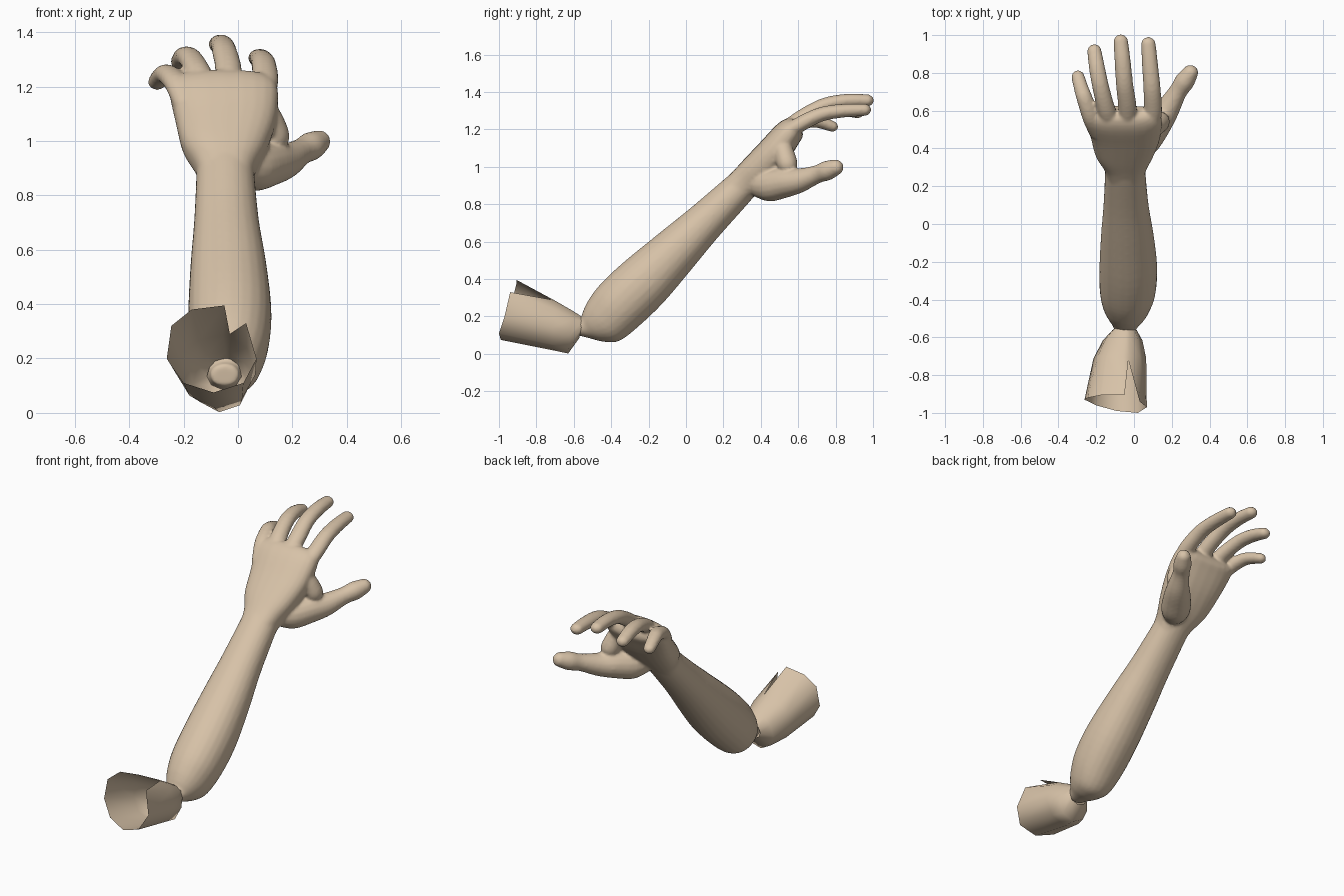
import bpy, bmesh, math
from mathutils import Vector as V

skin = bpy.data.materials.new("tan_skin")
skin.diffuse_color = (0.68, 0.54, 0.39, 1)


def catmull(a, b, c, d, t):
    return 0.5 * (2 * b + (c - a) * t + (2 * a - 5 * b + 4 * c - d) * t * t
                  + (3 * b - a - 3 * c + d) * t ** 3)


def loft(bm, sections, power=1.0, steps=4, sides=24):
    """Closed smooth loft through (centre, side vector, up vector) sections."""
    fine, n = [], len(sections)
    for i in range(n - 1):
        four = [sections[min(max(i + k, 0), n - 1)] for k in (-1, 0, 1, 2)]
        for s in range(steps):
            fine.append([catmull(*[q[j] for q in four], s / steps) for j in range(3)])
    fine.append(sections[-1])
    rings = []
    for c, side, up in fine:
        ring = []
        for k in range(sides):
            a = 2 * math.pi * k / sides
            u, w = math.cos(a), math.sin(a)
            u = math.copysign(abs(u) ** power, u)
            w = math.copysign(abs(w) ** power, w)
            ring.append(bm.verts.new(c + side * u + up * w))
        rings.append(ring)
    for r0, r1 in zip(rings, rings[1:]):
        for k in range(sides):
            m = (k + 1) % sides
            bm.faces.new((r0[k], r0[m], r1[m], r1[k]))
    bm.faces.new(rings[0][::-1])
    bm.faces.new(rings[-1])


def limb(bm, rows, power):
    """Rows: top y, z, bottom y, z, centre x, half width."""
    secs = []
    for ty, tz, by, bz, x, hw in rows:
        t, b = V((x, ty, tz)), V((x, by, bz))
        secs.append(((t + b) / 2, V((hw, 0, 0)), (t - b) / 2))
    loft(bm, secs, power)


def digit(bm, rows, flat=0.85):
    """Round-tipped tube through x, y, z, radius."""
    pts = [V(r[:3]) for r in rows]
    rad = [r[3] for r in rows]
    secs = []
    for i, p in enumerate(pts):
        t = (pts[min(i + 1, len(pts) - 1)] - pts[max(i - 1, 0)]).normalized()
        side = t.cross(V((0, 0, 1))).normalized()
        up = side.cross(t).normalized()
        secs.append((p, side * rad[i], up * rad[i] * flat))
    r = rad[-1]
    for d, s in ((0.5, 0.85), (0.85, 0.5), (0.98, 0.15)):
        secs.append((pts[-1] + t * r * d, side * r * s, up * r * flat * s))
    loft(bm, secs, sides=16)


def finish(bm, name):
    bmesh.ops.recalc_face_normals(bm, faces=bm.faces[:])
    me = bpy.data.meshes.new(name)
    bm.to_mesh(me)
    bm.free()
    me.materials.append(skin)
    ob = bpy.data.objects.new(name, me)
    bpy.context.collection.objects.link(ob)
    for p in me.polygons:
        p.use_smooth = True
    return ob


# Forearm
bm = bmesh.new()
limb(bm, [
    (-0.595, 0.18, -0.585, 0.10, -0.05, 0.05),
    (-0.565, 0.19, -0.52, 0.085, -0.045, 0.065),
    (-0.55, 0.23, -0.44, 0.065, -0.04, 0.095),
    (-0.52, 0.29, -0.355, 0.07, -0.038, 0.125),
    (-0.46, 0.37, -0.25, 0.15, -0.033, 0.148),
    (-0.34, 0.485, -0.12, 0.275, -0.03, 0.153),
    (-0.15, 0.64, 0.02, 0.44, -0.035, 0.14),
    (0.03, 0.785, 0.16, 0.61, -0.042, 0.12),
    (0.20, 0.93, 0.32, 0.79, -0.046, 0.108),
    (0.26, 0.98, 0.38, 0.86, -0.046, 0.108)], 0.95)

# Palm
limb(bm, [
    (0.20, 0.925, 0.31, 0.79, -0.046, 0.10),
    (0.25, 0.975, 0.36, 0.84, -0.046, 0.115),
    (0.31, 1.04, 0.44, 0.91, -0.05, 0.155),
    (0.40, 1.135, 0.53, 1.01, -0.045, 0.185),
    (0.49, 1.23, 0.60, 1.12, -0.052, 0.20),
    (0.55, 1.262, 0.625, 1.165, -0.055, 0.188),
    (0.59, 1.25, 0.62, 1.20, -0.055, 0.16)], 0.8)

# Fingers: little, ring, middle, index
for rows in (
    [(-0.19, 0.48, 1.13, .045), (-0.225, 0.56, 1.21, .047), (-0.26, 0.66, 1.245, .043),
     (-0.28, 0.72, 1.238, .039), (-0.297, 0.78, 1.217, .035)],
    [(-0.12, 0.52, 1.18, .05), (-0.145, 0.60, 1.25, .048), (-0.175, 0.72, 1.302, .045),
     (-0.195, 0.82, 1.31, .043), (-0.21, 0.915, 1.292, .038)],
    [(-0.035, 0.52, 1.19, .05), (-0.035, 0.62, 1.265, .049), (-0.05, 0.74, 1.33, .046),
     (-0.06, 0.86, 1.354, .043), (-0.07, 0.966, 1.355, .039)],
    [(0.085, 0.52, 1.17, .05), (0.10, 0.60, 1.222, .049), (0.095, 0.72, 1.28, .046),
     (0.085, 0.84, 1.30, .043), (0.076, 0.952, 1.305, .039)],
):
    digit(bm, rows)

# Thumb with its muscle, and the web to the index finger
digit(bm, [(0.0, 0.36, 0.91, .06), (0.055, 0.44, 0.90, .085), (0.12, 0.53, 0.915, .08),
           (0.178, 0.61, 0.928, .065), (0.232, 0.70, 0.96, .049),
           (0.268, 0.755, 0.98, .053), (0.298, 0.80, 0.997, .043)], 1.0)
digit(bm, [(0.07, 0.50, 1.14, .05), (0.115, 0.525, 1.07, .055),
           (0.138, 0.545, 1.0, .052), (0.13, 0.55, 0.93, .05)], 1.0)

# Fuse into one skin
arm = finish(bm, "forearm_and_hand")
m = arm.modifiers.new("fuse", 'REMESH')
m.mode = 'VOXEL'
m.voxel_size = 0.009
m.use_smooth_shade = True
m = arm.modifiers.new("soften", 'SMOOTH')
m.factor = 0.5
m.iterations = 5

# Open upper arm: ragged rim with a notch, tapering to the elbow
bm = bmesh.new()
rim = [(-0.03, -0.72, 0.29), (-0.05, -0.905, 0.395), (-0.17, -0.905, 0.38),
       (-0.245, -0.92, 0.32), (-0.262, -0.93, 0.20), (-0.20, -0.96, 0.11),
       (-0.09, -0.99, 0.075), (0.02, -1.0, 0.11), (0.068, -0.97, 0.20),
       (0.03, -0.94, 0.33)]
angles = [70, 82, 120, 148, 185, 222, 265, 310, 355, 40]
rings = [[bm.verts.new(p) for p in rim]]
# centre x, y, z, half width, half height, lean
for x, y, z, rx, rz, lean in ((-0.075, -0.71, 0.153, 0.14, 0.133, 0.01),
                              (-0.06, -0.615, 0.115, 0.105, 0.113, 0.015),
                              (-0.05, -0.56, 0.14, 0.064, 0.055, 0.01)):
    ring = []
    for a in map(math.radians, angles):
        ring.append(bm.verts.new((x + rx * math.cos(a), y + lean * math.sin(a),
                                  z + rz * math.sin(a))))
    rings.append(ring)
for r0, r1 in zip(rings, rings[1:]):
    for k in range(10):
        j = (k + 1) % 10
        bm.faces.new((r0[k], r0[j], r1[j], r1[k]))
finish(bm, "upper_arm")
